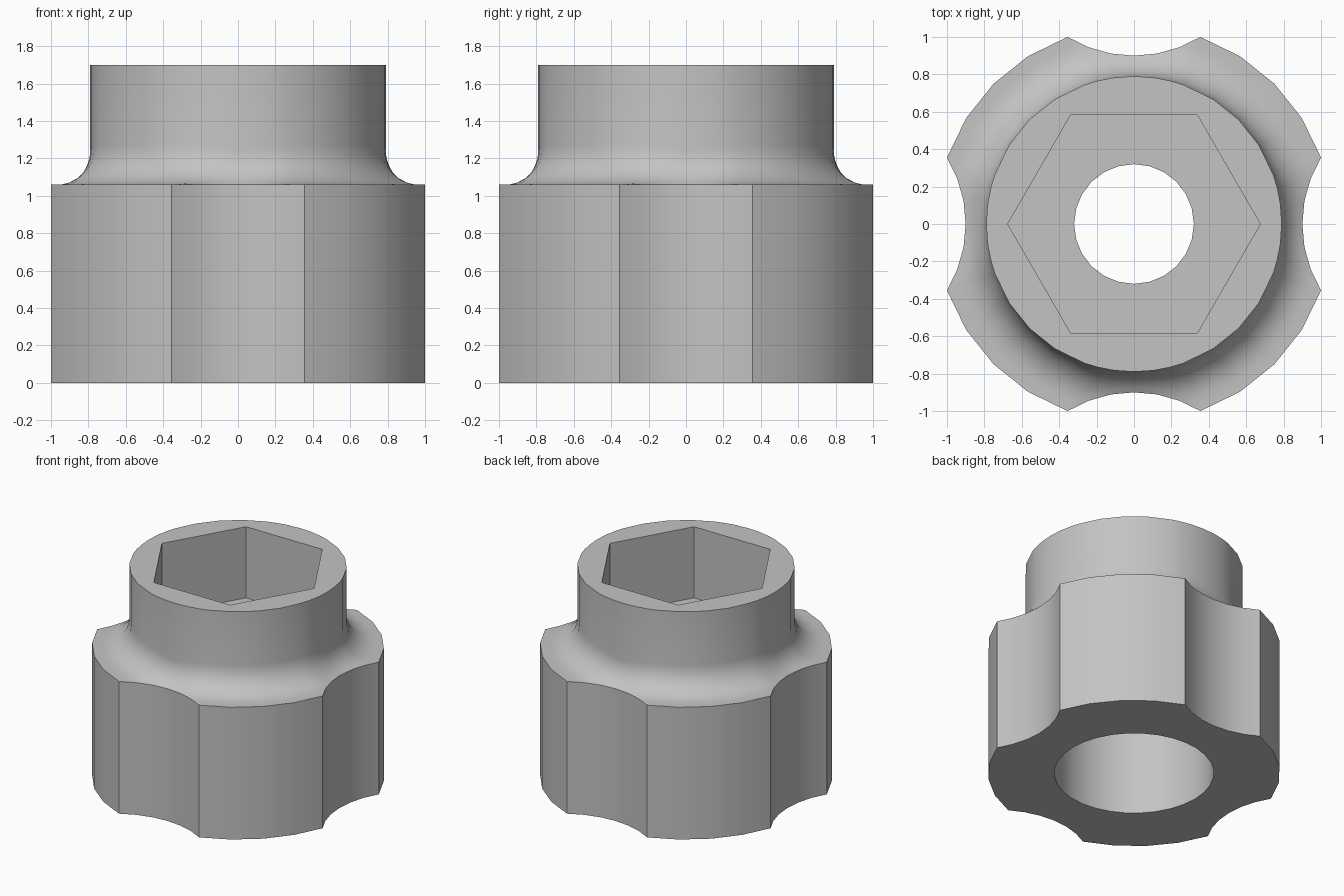
import bpy, bmesh
from math import pi, sin, cos, asin, atan2, sqrt, hypot

cube = bpy.data.objects.get("Cube")
if cube:
    bpy.data.objects.remove(cube, do_unlink=True)

GRIP_H, TOP = 1.06, 1.70
NECK_R, FILLET = 0.79, 0.21
CORNER = 0.355                     # half width of a scallop, at distance 1
SCALLOP_R, SCALLOP_C = 0.68, 1.58  # scallop arc radius and centre distance

grey = bpy.data.materials.new("plain_grey")
grey.use_nodes = True
grey.diffuse_color = (0.55, 0.55, 0.55, 1)
grey.node_tree.nodes["Principled BSDF"].inputs["Base Color"].default_value = (0.55, 0.55, 0.55, 1)


def grip_outline(lobe_steps=4, scallop_steps=6):
    """Angle and radius of every point round the four-lobed grip."""
    points = []
    half = asin(CORNER / SCALLOP_R)
    start = atan2(CORNER, 1)
    for quarter in range(4):
        base = quarter * pi / 2
        for i in range(scallop_steps):
            t = half * (2 * i / scallop_steps - 1)
            x, y = SCALLOP_C - SCALLOP_R * cos(t), SCALLOP_R * sin(t)
            points.append((base + atan2(y, x), hypot(x, y)))
        for i in range(lobe_steps):
            a = start + (pi / 2 - 2 * start) * i / lobe_steps
            points.append((base + a, hypot(1, CORNER)))
    return points


def column(radius, steps=7):
    """Side profile: grip wall, rim, fillet that starts at the rim, neck wall."""
    reach = min(radius, NECK_R + FILLET)
    inset = NECK_R + FILLET - reach
    drop = sqrt(FILLET ** 2 - inset ** 2)
    profile = [(radius, 0), (radius, GRIP_H)]
    first = atan2(inset, drop)
    for i in range(steps + 1):
        t = first + (pi / 2 - first) * i / steps
        profile.append((NECK_R + FILLET - FILLET * sin(t),
                        GRIP_H + drop - FILLET * cos(t)))
    return profile + [(NECK_R, TOP)]


# Knob body, skinned from one profile per outline point
bm = bmesh.new()
columns = [[bm.verts.new((r * cos(a), r * sin(a), z)) for r, z in column(radius)]
           for a, radius in grip_outline()]
for left, right in zip(columns, columns[1:] + columns[:1]):
    for i in range(len(left) - 1):
        bm.faces.new((left[i], right[i], right[i + 1], left[i + 1]))
bm.faces.new([c[0] for c in reversed(columns)])
bm.faces.new([c[-1] for c in columns])
bmesh.ops.remove_doubles(bm, verts=bm.verts, dist=0.0005)
bmesh.ops.recalc_face_normals(bm, faces=bm.faces)
mesh = bpy.data.meshes.new("knob_body")
bm.to_mesh(mesh)
bm.free()
mesh.materials.append(grey)
knob = bpy.data.objects.new("knob_body", mesh)
bpy.context.collection.objects.link(knob)


def cut(name, sides, radius, low, high):
    """Subtract an upright prism from the knob."""
    bpy.ops.mesh.primitive_cylinder_add(vertices=sides, radius=radius, depth=high - low,
                                        location=(0, 0, (low + high) / 2))
    cutter = bpy.context.object
    cutter.name = name
    if sides == 6:
        cutter.rotation_euler.z = pi / 6
    cutter.hide_render = True
    cutter.data.materials.append(grey)
    bpy.ops.object.select_all(action='DESELECT')
    knob.select_set(True)
    bpy.context.view_layer.objects.active = knob
    mod = knob.modifiers.new(name, 'BOOLEAN')
    mod.operation, mod.solver, mod.object = 'DIFFERENCE', 'EXACT', cutter
    bpy.ops.object.modifier_apply(modifier=name)
    bpy.data.objects.remove(cutter, do_unlink=True)


# Hexagonal socket, wide bore below and the hole that joins them
cut("hex_socket", 6, 0.675, 1.13, 2.0)
cut("lower_bore", 32, 0.58, -0.3, 0.85)
cut("through_hole", 24, 0.32, 0.5, 1.5)

bpy.ops.object.shade_smooth_by_angle(angle=pi / 6)
